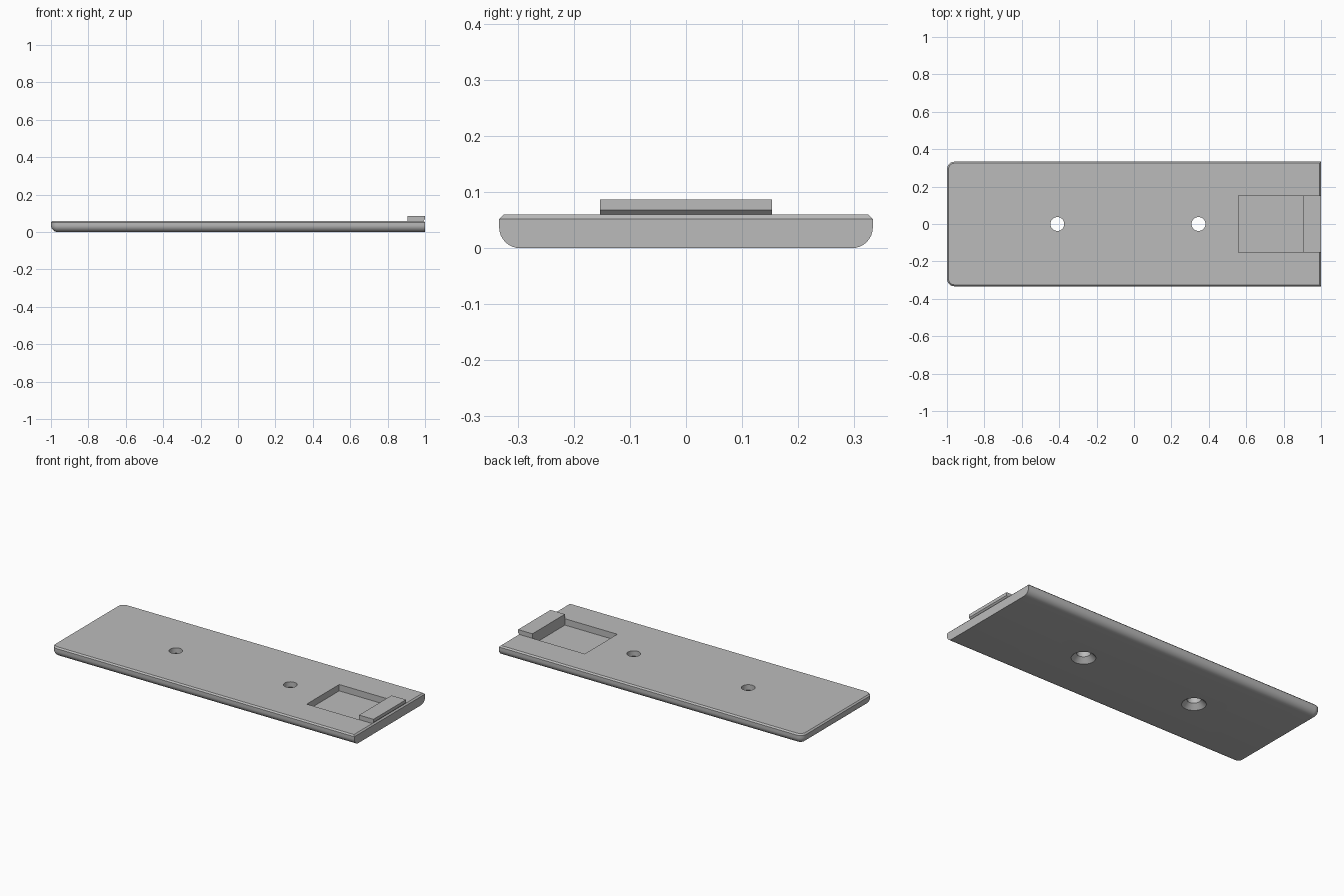
import bpy
import bmesh
from math import radians

default = bpy.data.objects.get("Cube")
if default:
    bpy.data.objects.remove(default, do_unlink=True)

LENGTH, WIDTH, THICK = 2.0, 0.666, 0.06
CHAMFER = 0.008
POCKET_X, TAB_X, TAB_HALF = 0.56, 0.905, 0.153
POCKET_FLOOR, TAB_TOP = 0.022, 0.087

grey = bpy.data.materials.new("plain grey")
grey.use_nodes = True
grey.diffuse_color = (0.5, 0.5, 0.5, 1)
grey.node_tree.nodes["Principled BSDF"].inputs["Base Color"].default_value = (0.5, 0.5, 0.5, 1)


def to_object(name, bm):
    bmesh.ops.recalc_face_normals(bm, faces=bm.faces[:])
    mesh = bpy.data.meshes.new(name)
    bm.to_mesh(mesh)
    bm.free()
    mesh.materials.append(grey)
    obj = bpy.data.objects.new(name, mesh)
    bpy.context.collection.objects.link(obj)
    return obj


def box(x0, x1, half_y, z0, z1):
    bm = bmesh.new()
    bmesh.ops.create_cube(bm, size=1)
    for v in bm.verts:
        v.co.x = x0 if v.co.x < 0 else x1
        v.co.y *= 2 * half_y
        v.co.z = z0 if v.co.z < 0 else z1
    return bm


def bevel(bm, rule, width, segments):
    edges = [e for e in bm.edges if rule(e.verts[0].co, e.verts[1].co)]
    bmesh.ops.bevel(bm, geom=edges, offset=width, offset_type='OFFSET',
                    segments=segments, profile=0.5, affect='EDGES')


def extrude_profile(points, half_y):
    bm = bmesh.new()
    face = bm.faces.new([bm.verts.new((x, -half_y, z)) for x, z in points])
    new = bmesh.ops.extrude_face_region(bm, geom=[face])["geom"]
    verts = [g for g in new if isinstance(g, bmesh.types.BMVert)]
    bmesh.ops.translate(bm, verts=verts, vec=(0, 2 * half_y, 0))
    return bm


def hole_cutter(x, sides=40):
    # Stacked rings: countersink below, straight bore above
    bm = bmesh.new()
    rings = []
    for radius, z in ((0.075, -0.01), (0.037, 0.028), (0.037, 0.1)):
        ring = bmesh.ops.create_circle(bm, segments=sides, radius=radius)["verts"]
        bmesh.ops.translate(bm, verts=ring, vec=(x, 0, z))
        rings.append(ring)
    for low, high in zip(rings, rings[1:]):
        for i in range(sides):
            j = (i + 1) % sides
            bm.faces.new((low[i], low[j], high[j], high[i]))
    bm.faces.new(rings[0])
    bm.faces.new(rings[-1])
    return bm


def cut(target, cutter):
    bpy.context.view_layer.objects.active = target
    mod = target.modifiers.new("cut", 'BOOLEAN')
    mod.operation, mod.solver, mod.object = 'DIFFERENCE', 'EXACT', cutter
    bpy.ops.object.modifier_apply(modifier=mod.name)
    bpy.data.objects.remove(cutter, do_unlink=True)


# Base plate: rounded end corners, rounded underside on three sides, chamfered top
end = LENGTH / 2
bm = box(-end, end, WIDTH / 2, 0, THICK)
bevel(bm, lambda a, b: a.x < 0 and b.x < 0 and abs(a.z - b.z) > 0.01, 0.04, 8)
bevel(bm, lambda a, b: max(a.z, b.z) < 1e-4 and min(a.x, b.x) < end - 1e-4, 0.037, 8)
bevel(bm, lambda a, b: min(a.z, b.z) > THICK - 1e-4, CHAMFER, 1)
plate = to_object("base_plate", bm)

# Square pocket and two countersunk screw holes
cut(plate, to_object("pocket_cutter", box(POCKET_X, TAB_X, TAB_HALF, POCKET_FLOOR, 0.1)))
for hole_x in (-0.41, 0.345):
    cut(plate, to_object("hole_cutter", hole_cutter(hole_x)))

# Raised end tab with a chamfered lower outer edge
tab = to_object("end_tab", extrude_profile(
    [(TAB_X, THICK), (end - CHAMFER, THICK), (end, THICK + CHAMFER),
     (end, TAB_TOP), (TAB_X, TAB_TOP)], TAB_HALF))

bpy.ops.object.select_all(action='DESELECT')
plate.select_set(True)
bpy.context.view_layer.objects.active = plate
bpy.ops.object.shade_smooth_by_angle(angle=radians(25))
